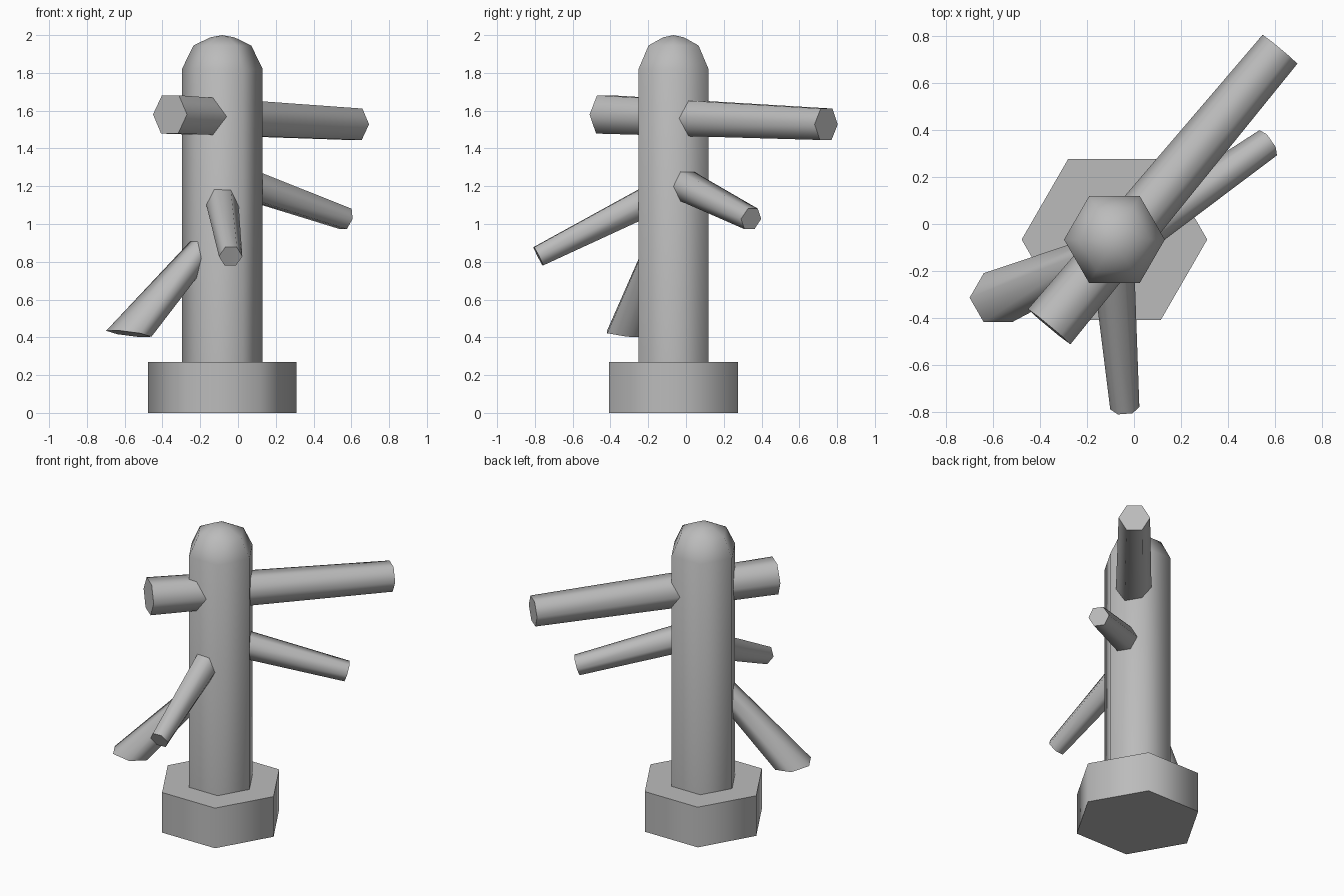
import bpy
import bmesh
from math import cos, sin, pi
from mathutils import Vector

if "Cube" in bpy.data.objects:
    bpy.data.objects.remove(bpy.data.objects["Cube"])

SIDES = 6
X, Y, Z = Vector((1, 0, 0)), Vector((0, 1, 0)), Vector((0, 0, 1))
AXIS = Vector((-0.083, -0.066, 0))

grey = bpy.data.materials.new("plain_grey")
grey.use_nodes = True
colour = (0.5, 0.5, 0.5, 1)
grey.diffuse_color = colour
grey.node_tree.nodes["Principled BSDF"].inputs["Base Color"].default_value = colour


def loft(name, rings):
    """Skin six-sided rings given as (centre, radius, u, v); smooth sides, flat caps."""
    bm = bmesh.new()
    loops = []
    for centre, radius, u, v in rings:
        angles = [2 * pi * k / SIDES for k in range(SIDES)]
        loops.append([bm.verts.new(centre + radius * (cos(a) * u + sin(a) * v)) for a in angles])
    for low, high in zip(loops, loops[1:]):
        for k in range(SIDES):
            n = (k + 1) % SIDES
            bm.faces.new((low[k], low[n], high[n], high[k])).smooth = True
    bm.faces.new(loops[0][::-1])
    bm.faces.new(loops[-1])
    bmesh.ops.remove_doubles(bm, verts=bm.verts, dist=0.0005)
    bmesh.ops.recalc_face_normals(bm, faces=bm.faces)
    mesh = bpy.data.meshes.new(name)
    bm.to_mesh(mesh)
    bm.free()
    mesh.materials.append(grey)
    obj = bpy.data.objects.new(name, mesh)
    bpy.context.collection.objects.link(obj)
    return obj


def upright(name, profile):
    """Vertical part from (radius, height) pairs."""
    return loft(name, [(AXIS + Z * h, r, X, Y) for r, h in profile])


def branch(name, start, r_start, end, r_end):
    """Tapered bar with ends square to its axis."""
    start, end = Vector(start), Vector(end)
    along = (end - start).normalized()
    u = along.cross(Z).normalized()
    v = u.cross(along)
    return loft(name, [(start, r_start, u, v), (end, r_end, u, v)])


# Base and domed trunk
upright("base", [(0.394, 0), (0.394, 0.27)])
upright("trunk", [(0.214, 0.2), (0.214, 1.82), (0.153, 1.945), (0.064, 1.988), (0, 2.0)])

# Bar that runs right through the trunk
branch("cross_bar", (-0.36, -0.436, 1.58), 0.117, (0.62, 0.742, 1.528), 0.096)

# Side branches
branch("left_branch", (-0.083, -0.11, 1.257), 0.094, (0.57, 0.345, 1.027), 0.065)
branch("front_branch", (-0.093, -0.11, 1.168), 0.092, (-0.039, -0.782, 0.829), 0.062)

# Low branch with a nearly level cut at its foot
tilt_u, tilt_v = X - 0.13 * Z, Y - 0.1 * Z
loft("low_right_branch", [
    (Vector((-0.083, -0.1, 1.0)), 0.075, tilt_u, tilt_v),
    (Vector((-0.578, -0.313, 0.419)), 0.12, tilt_u, tilt_v),
])
